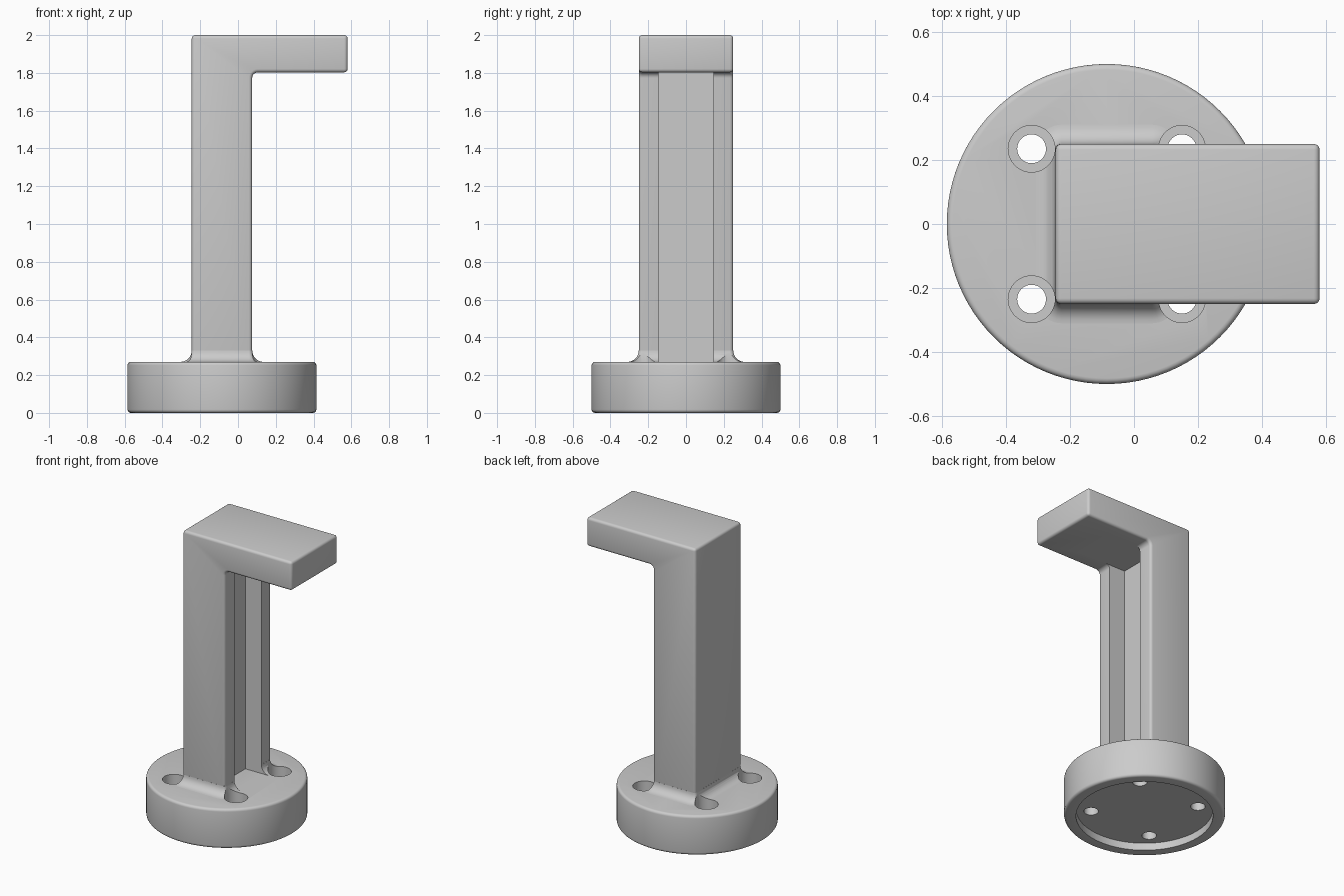
import bpy, bmesh, math

cube = bpy.data.objects.get("Cube")
if cube:
    bpy.data.objects.remove(cube, do_unlink=True)

grey = bpy.data.materials.new("light grey")
grey.use_nodes = True
grey.diffuse_color = (0.6, 0.6, 0.6, 1)
grey.node_tree.nodes["Principled BSDF"].inputs["Base Color"].default_value = (0.6, 0.6, 0.6, 1)

CX = -0.085                      # centre of the base and post
HX, HY = 0.16, 0.25              # half sizes of the post
TOP = 0.27                       # top of the base
EDGE = 0.018                     # rounded edge radius
HOLES = [(CX + sx * 0.235, sy * 0.235) for sx in (-1, 1) for sy in (-1, 1)]


def make(name, bm):
    bmesh.ops.recalc_face_normals(bm, faces=bm.faces)
    mesh = bpy.data.meshes.new(name)
    bm.to_mesh(mesh)
    bm.free()
    mesh.materials.append(grey)
    ob = bpy.data.objects.new(name, mesh)
    bpy.context.collection.objects.link(ob)
    return ob


def loft(name, rings):
    """Skin a stack of equal-length closed rings and cap both ends."""
    bm = bmesh.new()
    vs = [[bm.verts.new(p) for p in ring] for ring in rings]
    n = len(vs[0])
    for a, b in zip(vs, vs[1:]):
        for i in range(n):
            bm.faces.new((a[i], a[(i + 1) % n], b[(i + 1) % n], b[i]))
    bm.faces.new(vs[0][::-1])
    bm.faces.new(vs[-1])
    return make(name, bm)


def circle(x, y, z, r, n):
    return [(x + r * math.cos(math.tau * i / n), y + r * math.sin(math.tau * i / n), z)
            for i in range(n)]


def cylinder(name, x, y, r, z0, z1, n=48):
    return loft(name, [circle(x, y, z0, r, n), circle(x, y, z1, r, n)])


def box(name, x0, x1, y0, y1, z0, z1):
    return loft(name, [[(x0, y0, z), (x1, y0, z), (x1, y1, z), (x0, y1, z)] for z in (z0, z1)])


def apply(ob, mod):
    bpy.context.view_layer.objects.active = ob
    bpy.ops.object.modifier_apply(modifier=mod.name)


def bevel(ob, width):
    mod = ob.modifiers.new("round edges", 'BEVEL')
    mod.width, mod.segments = width, 4
    mod.limit_method, mod.angle_limit = 'ANGLE', math.radians(40)
    apply(ob, mod)


def cut(ob, cutter):
    mod = ob.modifiers.new("cut", 'BOOLEAN')
    mod.operation, mod.solver, mod.object = 'DIFFERENCE', 'EXACT', cutter
    apply(ob, mod)
    bpy.data.objects.remove(cutter, do_unlink=True)


def cut_counterbores(ob):
    for x, y in HOLES:
        cut(ob, cylinder("counterbore", x, y, 0.073, 0.17, 0.5))


def cut_channel(ob):
    cut(ob, box("channel", -0.045, 0.3, -0.145, 0.145, 0.1, 1.803))


# Round base with a shallow recess underneath and four screw holes
base = cylinder("round_base", CX, 0, 0.5, 0, TOP, 96)
bevel(base, EDGE)
cut(base, cylinder("recess", CX, 0, 0.425, -0.1, 0.05, 96))
cut_counterbores(base)
for hx, hy in HOLES:
    cut(base, cylinder("screw_hole", hx, hy, 0.045, -0.1, 0.4))

# Post and arm: an L profile with a rounded inner corner
x0, x1, x2, under = CX - HX, CX + HX, 0.58, 1.803
r = 0.03
inner = [(x1 + r - r * math.cos(t), under - r + r * math.sin(t))
         for t in (math.pi / 2 * i / 6 for i in range(7))]
profile = [(x0, 0.2), (x1, 0.2)] + inner + [(x2, under), (x2, 2), (x0, 2)]
post = loft("post_and_arm", [[(x, y, z) for x, z in profile] for y in (-HY, HY)])
bevel(post, EDGE)
cut_channel(post)


# Flared fillet around the foot of the post
def rounded_rectangle(grow, z):
    rad = EDGE + grow
    pts = []
    for k, (sx, sy) in enumerate(((1, 1), (-1, 1), (-1, -1), (1, -1))):
        for i in range(7):
            t = math.pi / 2 * (k + i / 6)
            pts.append((CX + sx * (HX - EDGE) + rad * math.cos(t),
                        sy * (HY - EDGE) + rad * math.sin(t), z))
    return pts


F = 0.06
rings = [rounded_rectangle(F, TOP - 0.01)]
for i in range(9):
    t = math.pi / 2 * i / 8
    rings.append(rounded_rectangle(0.0005 + F * (1 - math.sin(t)), TOP + F * (1 - math.cos(t))))
flare = loft("post_foot_fillet", rings)
cut_channel(flare)
cut_counterbores(flare)

# Smooth shading with crisp corners
bpy.ops.object.select_all(action='DESELECT')
for ob in (base, post, flare):
    ob.select_set(True)
bpy.context.view_layer.objects.active = base
bpy.ops.object.shade_smooth_by_angle(angle=math.radians(30))
